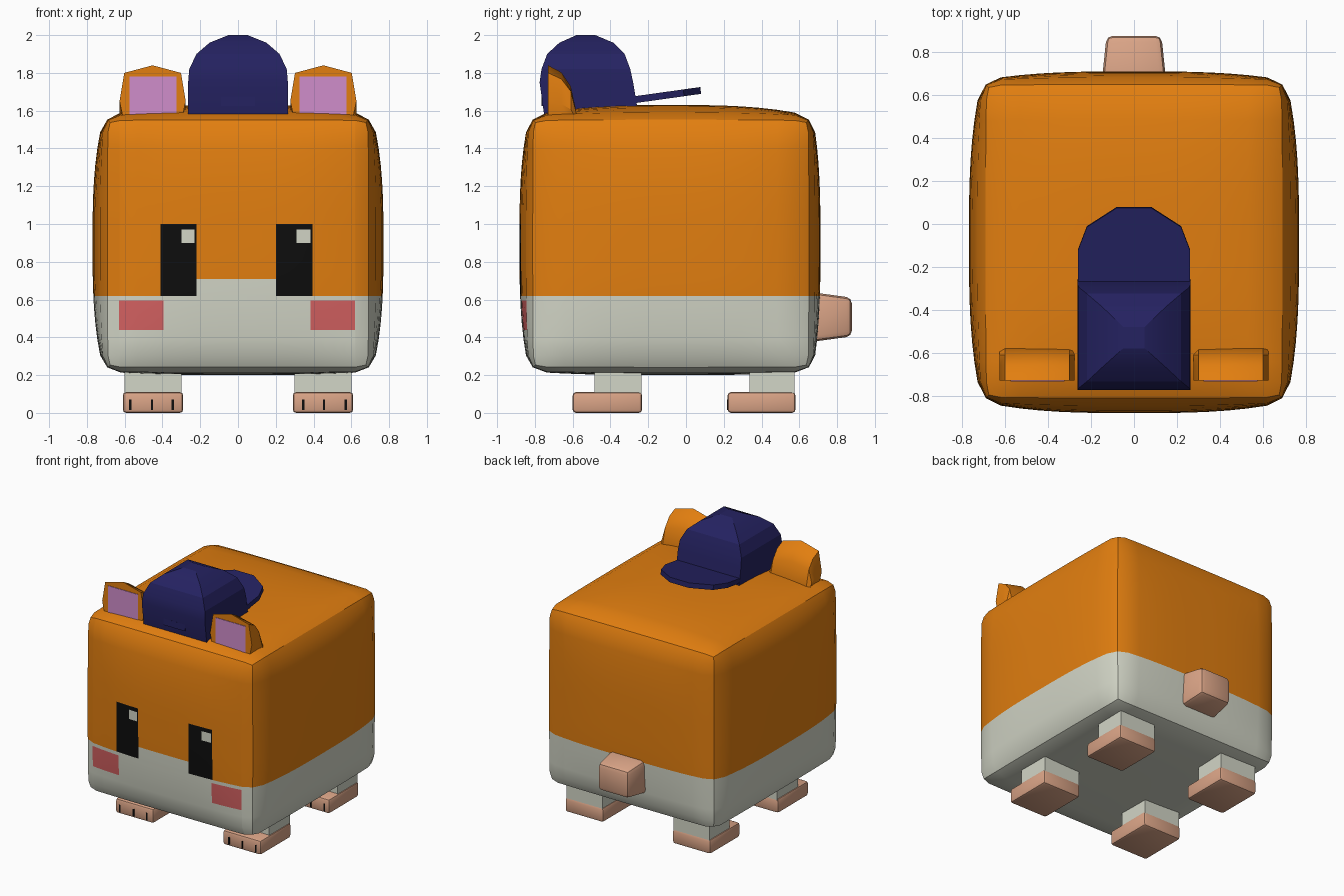
import bpy, bmesh
from mathutils import Vector

if "Cube" in bpy.data.objects:
    bpy.data.objects.remove(bpy.data.objects["Cube"])


def material(name, rgb):
    m = bpy.data.materials.new(name)
    m.diffuse_color = (*rgb, 1)
    m.use_nodes = True
    m.node_tree.nodes["Principled BSDF"].inputs["Base Color"].default_value = m.diffuse_color
    return m


ORANGE = material("orange fur", (0.76, 0.21, 0.005))
WHITE = material("white fur", (0.65, 0.67, 0.57))
BLACK = material("black", (0.004, 0.004, 0.004))
RED = material("blush red", (0.66, 0.12, 0.12))
PINK = material("ear pink", (0.63, 0.27, 0.60))
SKIN = material("paw skin", (0.70, 0.37, 0.24))
NAVY = material("navy cloth", (0.018, 0.016, 0.12))


def finish(bm, name, mats, smooth=30):
    bmesh.ops.recalc_face_normals(bm, faces=bm.faces[:])
    me = bpy.data.meshes.new(name)
    bm.to_mesh(me)
    bm.free()
    ob = bpy.data.objects.new(name, me)
    bpy.context.collection.objects.link(ob)
    for m in mats:
        me.materials.append(m)
    if smooth:
        bpy.ops.object.select_all(action='DESELECT')
        ob.select_set(True)
        bpy.context.view_layer.objects.active = ob
        bpy.ops.object.shade_smooth_by_angle(angle=smooth * 3.14159 / 180)
    return ob


def loft(name, rings, mat, bevel=0, smooth=30):
    """Skin a list of equal-length rings and cap both ends."""
    bm = bmesh.new()
    vs = [[bm.verts.new(p) for p in r] for r in rings]
    n = len(vs[0])
    for a, b in zip(vs, vs[1:]):
        for i in range(n):
            bm.faces.new((a[i], a[(i + 1) % n], b[(i + 1) % n], b[i]))
    bm.faces.new(vs[0])
    bm.faces.new(vs[-1])
    bmesh.ops.recalc_face_normals(bm, faces=bm.faces[:])
    if bevel:
        bmesh.ops.bevel(bm, geom=bm.edges[:], offset=bevel, segments=2,
                        profile=0.5, affect='EDGES')
    return finish(bm, name, [mat], smooth)


def rect(x0, x1, y0, y1, z):
    return [(x0, y0, z), (x1, y0, z), (x1, y1, z), (x0, y1, z)]


def box(name, x, y, z, mat, bevel=0):
    return loft(name, [rect(*x, *y, z[0]), rect(*x, *y, z[1])], mat, bevel, 30 if bevel else 0)


# Body: rounded box with bulging sides
bm = bmesh.new()
bmesh.ops.create_cube(bm, size=2)
bmesh.ops.subdivide_edges(bm, edges=bm.edges[:], cuts=15, use_grid_fill=True)
half = Vector((0.71, 0.75, 0.675))
centre = Vector((0, -0.08, 0.895))
R = 0.08
for v in bm.verts:
    q = Vector([v.co[i] * half[i] for i in range(3)])
    core = Vector([max(R - half[i], min(half[i] - R, q[i])) for i in range(3)])
    d = q - core
    p = core + d.normalized() * R if max(map(abs, d)) > 1e-6 else q
    n = [min(1, abs(p[i]) / half[i]) for i in range(3)]
    f = [1 - t ** 3 for t in n]
    grow = (0.06, 0.052 if p.y < 0 else 0.042, 0.06 if p.z > 0 else 0.02)
    v.co = centre + Vector((p.x * (1 + grow[0] / half.x * f[1] * f[2]),
                            p.y * (1 + grow[1] / half.y * f[0] * f[2]),
                            p.z * (1 + grow[2] / half.z * f[0] * f[1])))
bm.normal_update()


def cut(axis, value, front_only):
    faces = [f for f in bm.faces if not front_only or f.normal.y < -0.6]
    geom = set(faces)
    for f in faces:
        geom.update(f.edges)
        geom.update(f.verts)
    co, no = Vector(), Vector()
    co[axis], no[axis] = value, 1
    bmesh.ops.bisect_plane(bm, geom=list(geom), plane_co=co, plane_no=no, dist=1e-5)
    bm.normal_update()


# Face markings: x0, x1, z0, z1, material slot
marks = [(-0.22, 0.20, 0.62, 0.71, 1),
         (-0.41, -0.22, 0.62, 1.0, 2), (0.20, 0.395, 0.62, 1.0, 2),
         (-0.30, -0.23, 0.90, 0.97, 1), (0.31, 0.385, 0.90, 0.97, 1),
         (-0.63, -0.395, 0.44, 0.595, 3), (0.385, 0.62, 0.44, 0.595, 3)]
cut(2, 0.62, False)
for x in sorted({e for m in marks for e in m[:2]}):
    cut(0, x, True)
for z in sorted({e for m in marks for e in m[2:4]} - {0.62}):
    cut(2, z, True)
for f in bm.faces:
    c = f.calc_center_median()
    f.material_index = 1 if c.z < 0.62 else 0
    if f.normal.y < -0.6:
        for x0, x1, z0, z1, slot in marks:
            if x0 < c.x < x1 and z0 < c.z < z1:
                f.material_index = slot
finish(bm, "body", [ORANGE, WHITE, BLACK, RED])

# Legs, paws and toe lines
for side, s in (("left", 1), ("right", -1)):
    for end, leg_y, paw_y in (("front", (-0.485, -0.235), (-0.60, -0.232)),
                              ("back", (0.335, 0.575), (0.22, 0.58))):
        tag = f"{end}_{side}"
        xs = sorted((s * 0.298, s * 0.60))
        box(f"{tag}_leg", xs, leg_y, (0.09, 0.26), WHITE)
        box(f"{tag}_paw", sorted((s * 0.29, s * 0.61)), paw_y, (0, 0.11), SKIN, 0.018)
        for i, t in enumerate((0.345, 0.455, 0.57)):
            box(f"{tag}_toe_line_{i}", (s * t - 0.006, s * t + 0.006),
                (paw_y[0] - 0.002, paw_y[0] + 0.006), (0.015, 0.07), BLACK)

    # Ears: flat front, back curving down to the head
    outline = [(-0.15, 1.53), (-0.175, 1.65), (-0.15, 1.80), (0, 1.84),
               (0.15, 1.80), (0.175, 1.65), (0.15, 1.53)]
    rings = [[(s * 0.452 + x, y, 1.53 + (z - 1.53) * k) for x, z in outline]
             for y, k in ((-0.73, 1), (-0.66, 0.88), (-0.61, 0.64), (-0.58, 0.2))]
    loft(f"{side}_ear", rings, ORANGE)
    box(f"{side}_inner_ear", sorted((s * 0.325, s * 0.575)), (-0.734, -0.728),
        (1.56, 1.78), PINK)

# Tail
loft("tail", [[(-w, y, z0), (w, y, z0), (w, y, z1), (-w, y, z1)]
              for y, w, z0, z1 in ((0.62, 0.155, 0.37, 0.645), (0.878, 0.128, 0.405, 0.61))],
     SKIN, 0.03)

# Cap crown, worn backwards
loft("cap_crown", [rect(-w, w, y0, y1, z) for z, w, y0, y1 in (
    (1.57, 0.264, -0.75, -0.25), (1.75, 0.264, -0.775, -0.28), (1.82, 0.258, -0.765, -0.295),
    (1.90, 0.22, -0.735, -0.325), (1.96, 0.15, -0.67, -0.385), (2.0, 0.05, -0.58, -0.48))],
     NAVY, 0, 20)
# Cap strap
box("cap_strap", (-0.09, 0.09), (-0.765, -0.75), (1.625, 1.675), NAVY)

# Cap brim
edge = [(0.262, -0.30), (0.262, -0.12), (0.22, -0.01), (0.08, 0.08)]
edge += [(-x, y) for x, y in reversed(edge)]
loft("cap_brim", [[(x, y - dz * 0.13, 1.64 + (y + 0.27) * 0.14 + dz) for x, y in edge]
                  for dz in (0, 0.036)], NAVY, 0, 0)
